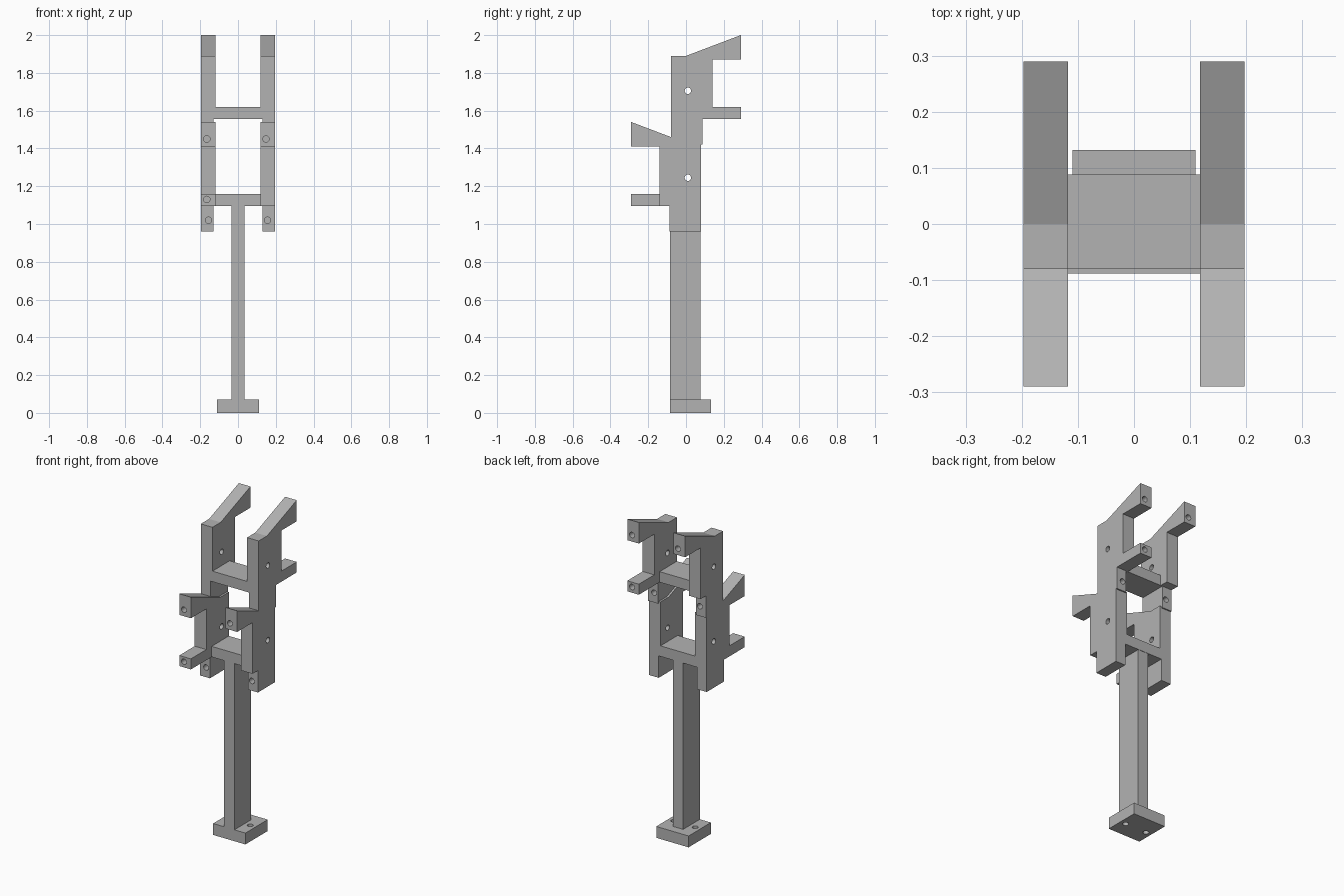
import bpy, bmesh
from mathutils import Matrix, Vector

if "Cube" in bpy.data.objects:
    bpy.data.objects.remove(bpy.data.objects["Cube"])

grey = bpy.data.materials.new("plain grey")
grey.use_nodes = True
grey.diffuse_color = (0.45, 0.45, 0.45, 1)
grey.node_tree.nodes["Principled BSDF"].inputs["Base Color"].default_value = grey.diffuse_color

HOLE_R = 0.017
SPIN = {"x": Matrix.Rotation(1.5707963, 4, "Y"),
        "y": Matrix.Rotation(1.5707963, 4, "X"),
        "z": Matrix.Identity(4)}


def finish(name, bm):
    bmesh.ops.recalc_face_normals(bm, faces=bm.faces)
    mesh = bpy.data.meshes.new(name)
    bm.to_mesh(mesh)
    bm.free()
    mesh.materials.append(grey)
    obj = bpy.data.objects.new(name, mesh)
    bpy.context.collection.objects.link(obj)
    return obj


def prism(name, profile, x0, x1):
    """Extrude a (y, z) profile from x0 to x1."""
    bm = bmesh.new()
    face = bm.faces.new([bm.verts.new((x0, y, z)) for y, z in profile])
    ext = bmesh.ops.extrude_face_region(bm, geom=[face])["geom"]
    bmesh.ops.translate(bm, vec=(x1 - x0, 0, 0),
                        verts=[v for v in ext if isinstance(v, bmesh.types.BMVert)])
    return finish(name, bm)


def box(name, x, y, z):
    return prism(name, [(y[0], z[0]), (y[1], z[0]), (y[1], z[1]), (y[0], z[1])], *x)


def drill(obj, holes):
    """Cut round holes given as (axis, centre, length)."""
    bm = bmesh.new()
    for axis, centre, length in holes:
        bmesh.ops.create_cone(bm, cap_ends=True, segments=24, radius1=HOLE_R, radius2=HOLE_R,
                              depth=length, matrix=Matrix.Translation(Vector(centre)) @ SPIN[axis])
    cutter = finish("hole_cutter", bm)
    cutter.hide_render = True
    mod = obj.modifiers.new("holes", "BOOLEAN")
    mod.operation, mod.solver, mod.object = "DIFFERENCE", "EXACT", cutter
    bpy.context.view_layer.objects.active = obj
    bpy.ops.object.modifier_apply(modifier=mod.name)
    bpy.data.objects.remove(cutter)


# Side plate outlines: both have a sloped upper arm, one also a lower arm
TOP = [(0.08, 1.095), (0.08, 1.43), (0, 1.43), (-0.29, 1.54), (-0.29, 1.41), (-0.14, 1.41)]
PLAIN = TOP + [(-0.14, 1.095)]
ARMED = TOP + [(-0.14, 1.16), (-0.29, 1.16), (-0.29, 1.095)]


def frame(label, turned, lift):
    parts = []
    pivot_y = -0.01 if turned else 0.01
    for side, s in (("left", 1), ("right", -1)):
        hole_x = 0.148 if s > 0 else -0.165
        # Plate with arm and pivot holes
        plate = prism(f"{label}_{side}_plate", PLAIN if s > 0 else ARMED, s * 0.118, s * 0.197)
        holes = [("x", (s * 0.16, pivot_y, 1.245), 0.2), ("y", (hole_x, -0.29, 1.45), 0.2)]
        if s < 0:
            holes.append(("y", (hole_x, -0.29, 1.13), 0.2))
        drill(plate, holes)
        # Narrower leg below the plate
        leg = box(f"{label}_{side}_leg", (s * 0.13, s * 0.197), (-0.088, 0.08), (0.96, 1.095))
        drill(leg, [("y", (s * 0.156, -0.088, 1.02), 0.2)])
        parts += [plate, leg]
    parts.append(box(f"{label}_crossbar", (-0.118, 0.118), (-0.088, 0.08), (1.095, 1.16)))
    # Place the frame, facing backwards if turned
    place = Matrix.Translation((0, 0, lift))
    if turned:
        place = place @ Matrix.Diagonal((-1, -1, 1, 1))
    for part in parts:
        part.data.transform(place)


frame("lower", False, 0)
frame("upper", True, 0.46)

# Post and drilled foot
box("post", (-0.035, 0.035), (-0.085, 0.078), (0.07, 1.095))
foot = box("foot", (-0.11, 0.11), (-0.085, 0.132), (0, 0.07))
drill(foot, [("z", (s * 0.073, 0.015, 0.035), 0.2) for s in (1, -1)])
